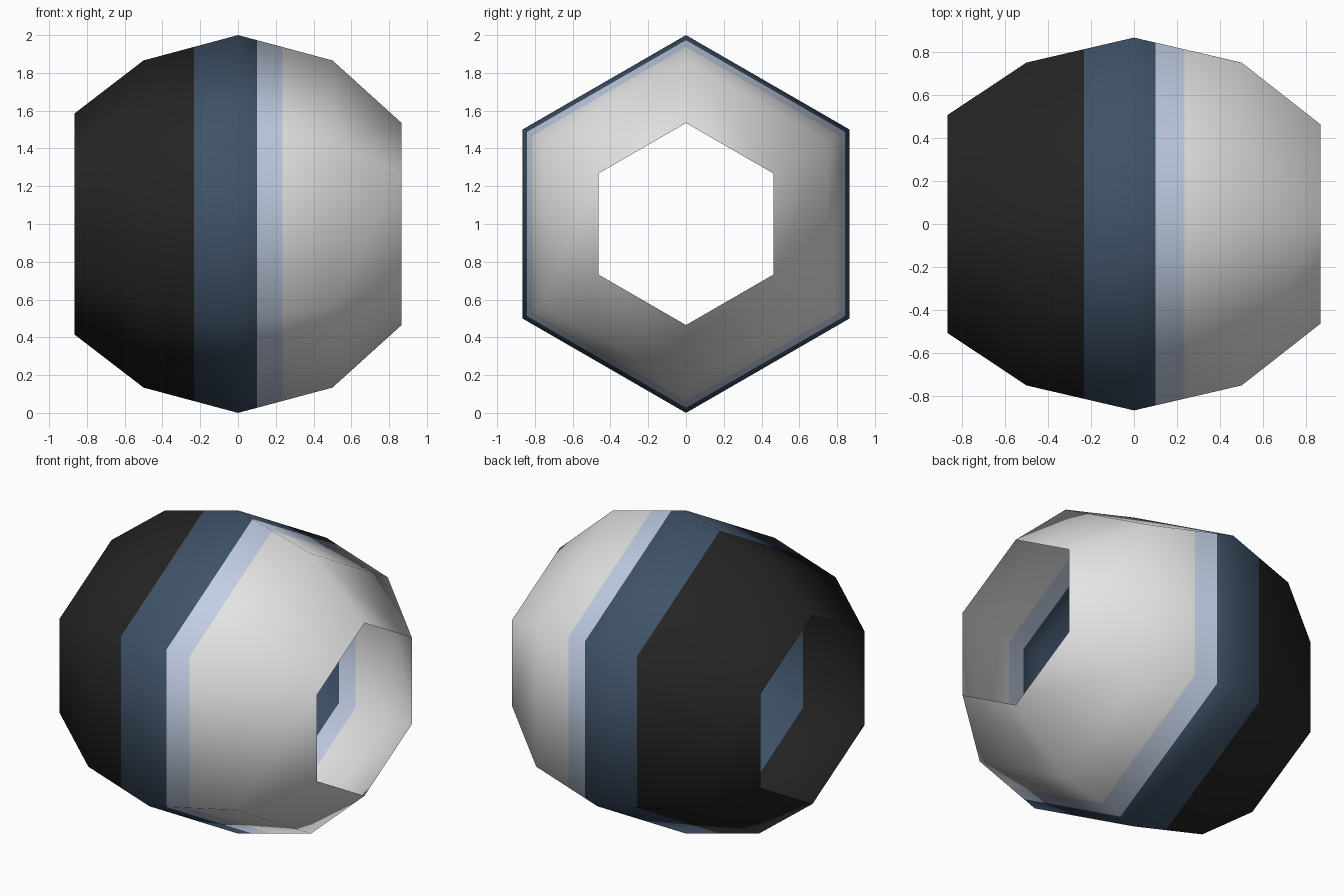
import bpy, bmesh, math

if "Cube" in bpy.data.objects:
    bpy.data.objects.remove(bpy.data.objects["Cube"])

def material(name, rgb):
    m = bpy.data.materials.new(name)
    m.diffuse_color = (*rgb, 1)
    m.use_nodes = True
    m.node_tree.nodes["Principled BSDF"].inputs["Base Color"].default_value = m.diffuse_color
    return m

# Profile corners along the x axis: (x, radius)
profile = [(-0.866, 0.585), (-0.5, 0.866), (0, 1.0), (0.5, 0.866), (0.866, 0.535)]
# Colour boundaries along x
stripes = [-0.233, 0.1, 0.235]
SIDES = 6

def radius_at(x):
    for (x0, r0), (x1, r1) in zip(profile, profile[1:]):
        if x0 <= x <= x1:
            return r0 + (r1 - r0) * (x - x0) / (x1 - x0)

# Open hexagonal barrel shell with extra rings cut at the stripe edges
bm = bmesh.new()
xs = sorted([x for x, _ in profile] + stripes)
rings = []
for x in xs:
    r = radius_at(x)
    rings.append([bm.verts.new((x, r * math.sin(2 * math.pi * i / SIDES),
                                1 + r * math.cos(2 * math.pi * i / SIDES)))
                  for i in range(SIDES)])
for a, b in zip(rings, rings[1:]):
    for i in range(SIDES):
        j = (i + 1) % SIDES
        f = bm.faces.new((a[i], a[j], b[j], b[i]))
        f.smooth = True
        # Colour by position along the axis
        f.material_index = sum(f.calc_center_median().x > s for s in stripes)
        out = f.calc_center_median()
        out.x, out.z = 0, out.z - 1
        f.normal_update()
        if f.normal.dot(out) < 0:
            f.normal_flip()

mesh = bpy.data.meshes.new("barrel_shell")
bm.to_mesh(mesh)
bm.free()
for m in (material("black", (0.018, 0.018, 0.018)),
          material("dark blue", (0.051, 0.086, 0.140)),
          material("light blue", (0.54, 0.62, 0.78)),
          material("off white", (0.78, 0.78, 0.78))):
    mesh.materials.append(m)
bpy.context.collection.objects.link(bpy.data.objects.new("barrel_shell", mesh))
